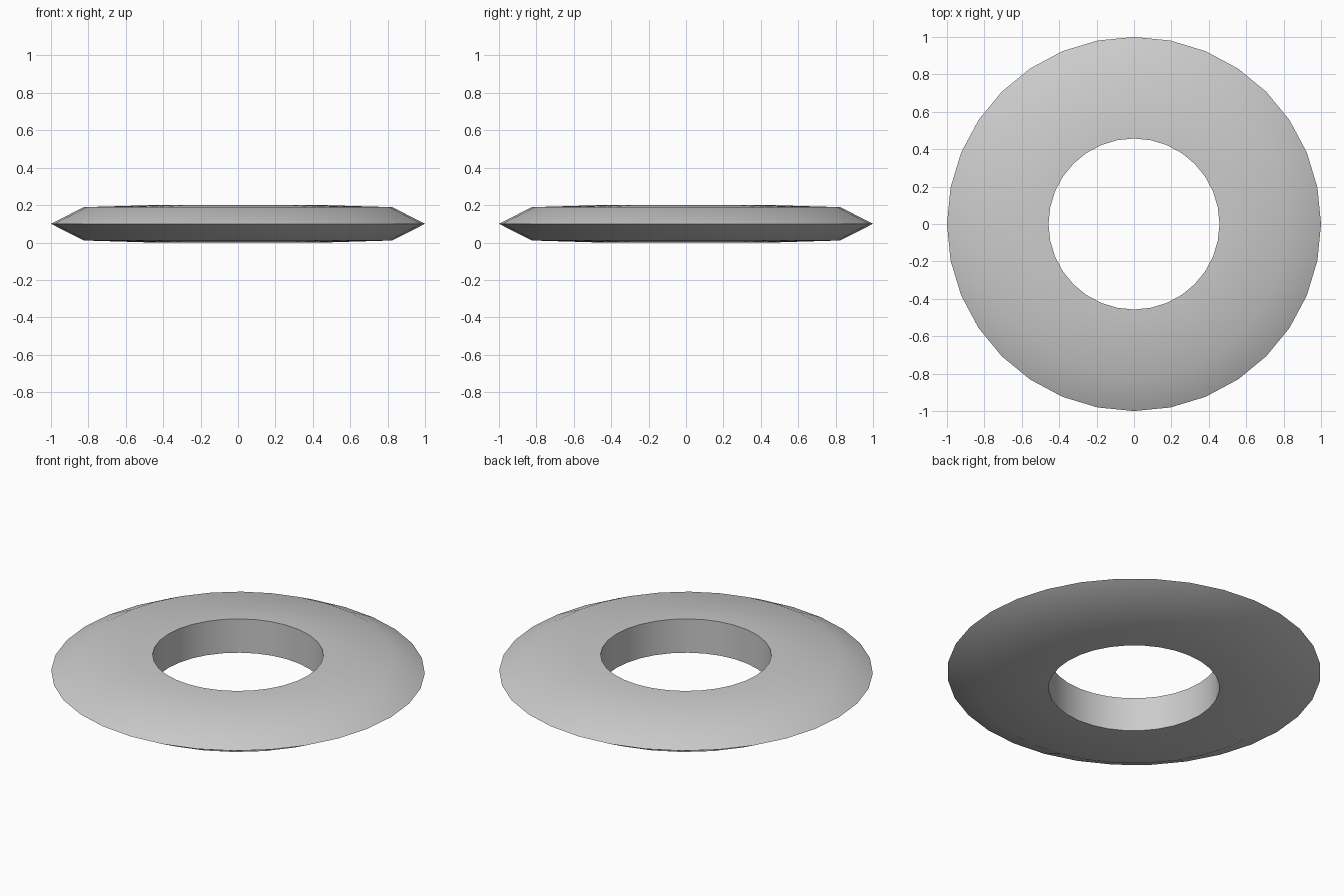
import bpy, bmesh, math

if "Cube" in bpy.data.objects:
    bpy.data.objects.remove(bpy.data.objects["Cube"])

SIDES = 32
# Ring cross-section (radius, height), closed loop
profile = [(0.457, 0.0), (0.825, 0.011), (1.0, 0.1), (0.825, 0.189), (0.457, 0.2)]

# Lathe the cross-section around z
bm = bmesh.new()
rings = []
for i in range(SIDES):
    a = 2 * math.pi * i / SIDES
    rings.append([bm.verts.new((r * math.cos(a), r * math.sin(a), z)) for r, z in profile])
n = len(profile)
for i in range(SIDES):
    a, b = rings[i], rings[(i + 1) % SIDES]
    for j in range(n):
        k = (j + 1) % n
        bm.faces.new((a[j], b[j], b[k], a[k]))
bmesh.ops.recalc_face_normals(bm, faces=bm.faces)

mesh = bpy.data.meshes.new("ring_disc")
bm.to_mesh(mesh)
bm.free()
disc = bpy.data.objects.new("ring_disc", mesh)
bpy.context.collection.objects.link(disc)

# Soft outer rim, crisp hole edges
bpy.context.view_layer.objects.active = disc
disc.select_set(True)
bpy.ops.object.shade_smooth_by_angle(angle=math.radians(60))
